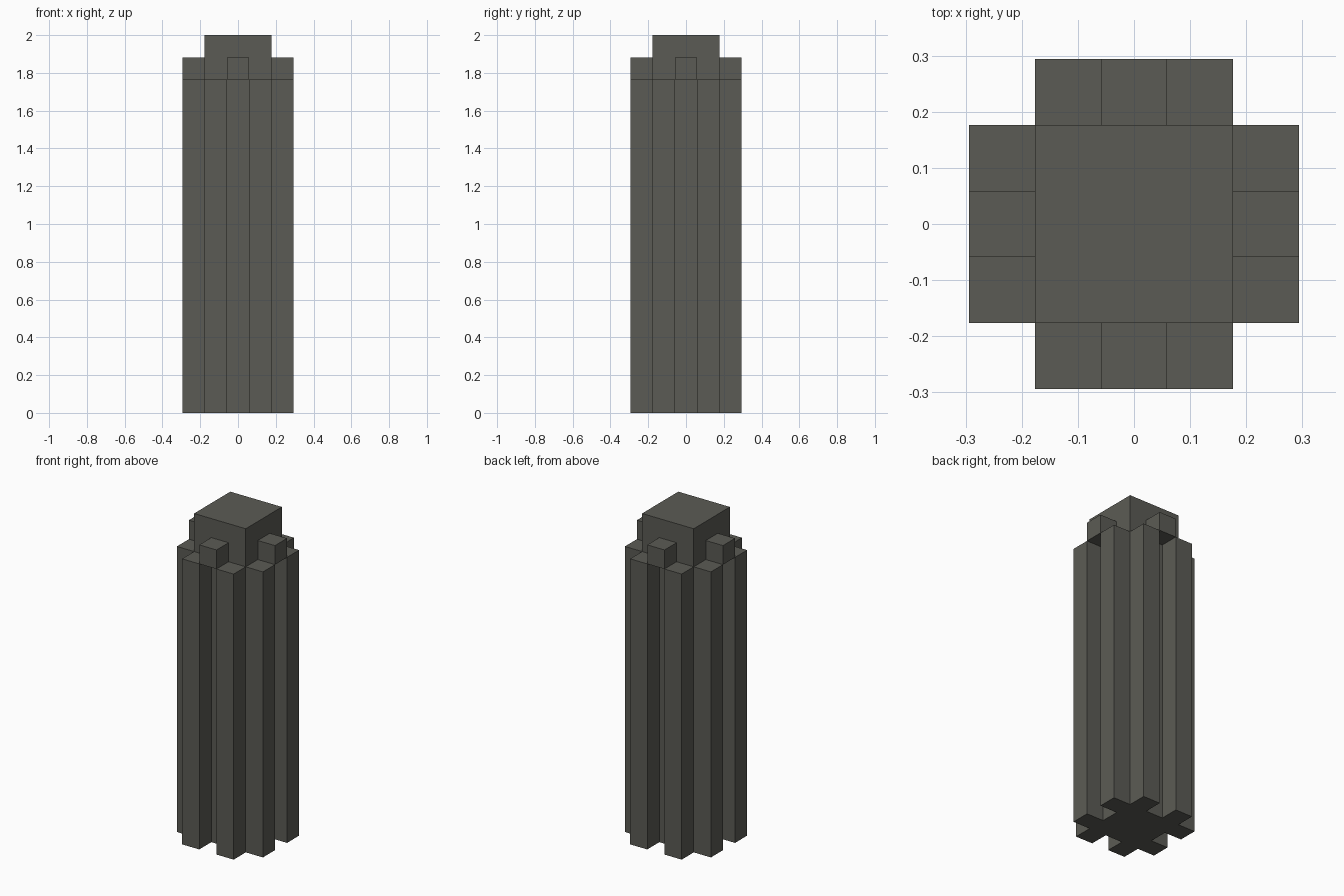
import bpy, bmesh
from mathutils import Matrix, Vector
from math import radians

old = bpy.data.objects.get("Cube")
if old:
    bpy.data.objects.remove(old, do_unlink=True)

U = 2 / 17                                   # grid module of the column
SHAFT_TOP, BLOCK_TOP, TOP = 15 * U, 16 * U, 17 * U

stone = bpy.data.materials.new("dark_stone")
stone.use_nodes = True
COLOR = (0.105, 0.105, 0.09, 1)
stone.diffuse_color = COLOR
bsdf = next(n for n in stone.node_tree.nodes if n.type == 'BSDF_PRINCIPLED')
bsdf.inputs["Base Color"].default_value = COLOR
bsdf.inputs["Roughness"].default_value = 0.9


def prism(name, outline, z0, z1):
    """Extrude a counter-clockwise xy outline from z0 up to z1."""
    bm = bmesh.new()
    base = bm.faces.new([bm.verts.new((x, y, z0)) for x, y in outline])
    top = bmesh.ops.extrude_face_region(bm, geom=[base], use_keep_orig=True)["geom"]
    verts = [v for v in top if isinstance(v, bmesh.types.BMVert)]
    bmesh.ops.translate(bm, verts=verts, vec=(0, 0, z1 - z0))
    bmesh.ops.recalc_face_normals(bm, faces=bm.faces)
    mesh = bpy.data.meshes.new(name)
    bm.to_mesh(mesh)
    bm.free()
    mesh.materials.append(stone)
    obj = bpy.data.objects.new(name, mesh)
    bpy.context.collection.objects.link(obj)


def turned(points, quarter):
    """Rotate module points by quarter turns and scale them to size."""
    rot = Matrix.Rotation(radians(90 * quarter), 2)
    return [rot @ Vector(p) * U for p in points]


# Fluted shaft: front side profile with two ribs, repeated on four sides
side = [(-1.5, -1.5), (-1.5, -2.5), (-.5, -2.5), (-.5, -1.5),
        (.5, -1.5), (.5, -2.5), (1.5, -2.5)]
prism("fluted_shaft", [p for q in range(4) for p in turned(side, q)], 0, SHAFT_TOP)

# Square core rising above the ribs
core = [(-1.5, -1.5), (1.5, -1.5), (1.5, 1.5), (-1.5, 1.5)]
prism("top_core", turned(core, 0), SHAFT_TOP, TOP)

# Small block above each groove
block = [(-.5, -2.5), (.5, -2.5), (.5, -1.5), (-.5, -1.5)]
for q, label in enumerate(("front", "left", "back", "right")):
    prism(label + "_block", turned(block, q), SHAFT_TOP, BLOCK_TOP)
